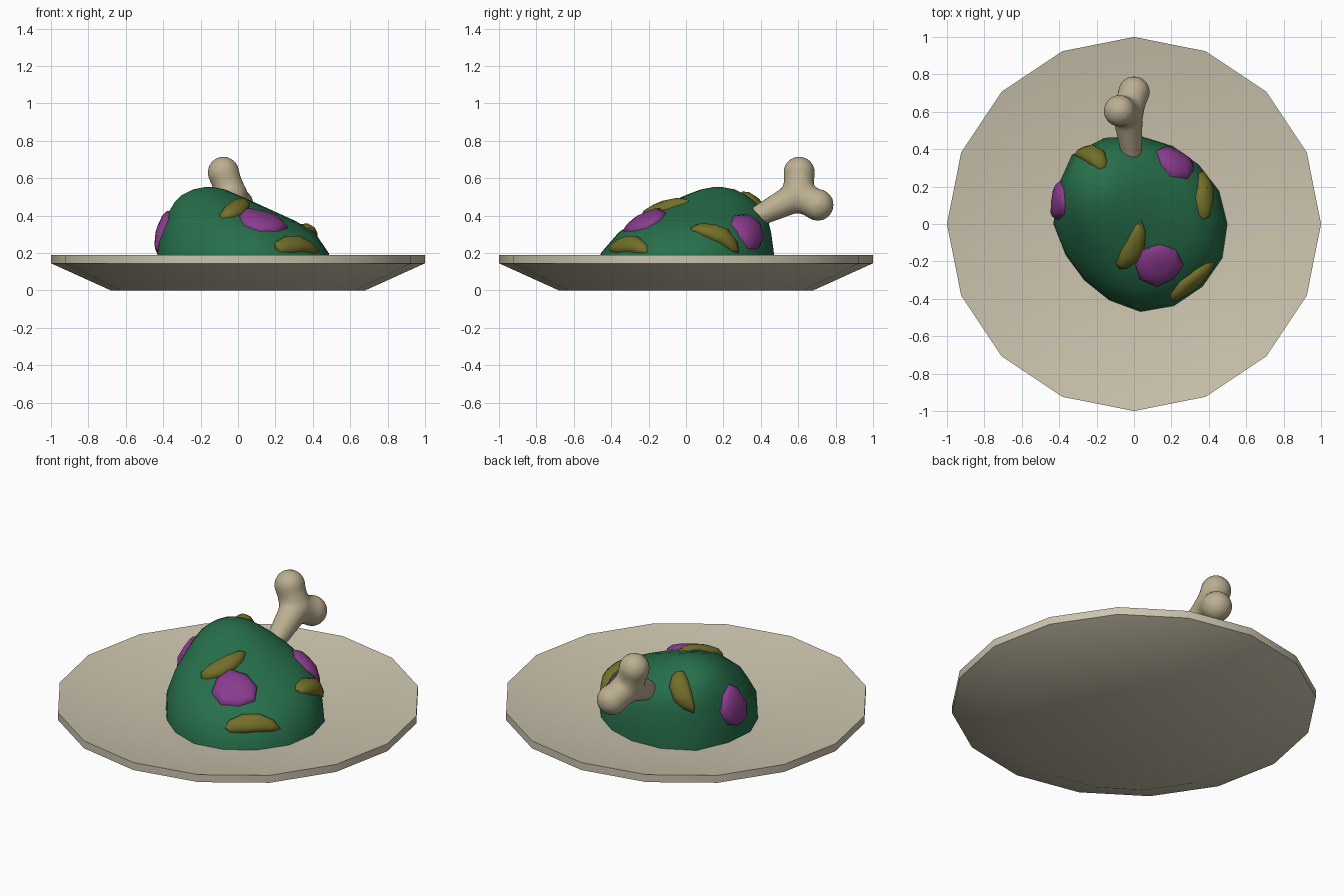
import bpy, bmesh, math
from mathutils import Vector, Matrix
from mathutils.bvhtree import BVHTree

if "Cube" in bpy.data.objects:
    bpy.data.objects.remove(bpy.data.objects["Cube"])


def material(name, rgb):
    m = bpy.data.materials.new(name)
    m.diffuse_color = (*rgb, 1)
    m.use_nodes = True
    m.node_tree.nodes["Principled BSDF"].inputs["Base Color"].default_value = m.diffuse_color
    return m


CREAM = material("cream", (0.60, 0.55, 0.42))
GREEN = material("green", (0.02, 0.16, 0.07))
PURPLE = material("purple", (0.25, 0.045, 0.27))
OLIVE = material("olive", (0.17, 0.16, 0.022))
BONE = material("bone", (0.50, 0.43, 0.28))


def add_object(name, bm, mat, angle=35):
    bmesh.ops.recalc_face_normals(bm, faces=bm.faces)
    me = bpy.data.meshes.new(name)
    bm.to_mesh(me)
    bm.free()
    ob = bpy.data.objects.new(name, me)
    bpy.context.collection.objects.link(ob)
    me.materials.append(mat)
    bpy.ops.object.select_all(action='DESELECT')
    ob.select_set(True)
    bpy.context.view_layer.objects.active = ob
    bpy.ops.object.shade_smooth_by_angle(angle=math.radians(angle))
    return ob


def loft(rings):
    """Closed skin over a stack of equal-length point rings."""
    bm = bmesh.new()
    vs = [[bm.verts.new(p) for p in r] for r in rings]
    n = len(vs[0])
    for a, b in zip(vs, vs[1:]):
        for i in range(n):
            j = (i + 1) % n
            bm.faces.new((a[i], a[j], b[j], b[i]))
    bm.faces.new(vs[0][::-1])
    bm.faces.new(vs[-1])
    return bm


N = 16
ANG = [2 * math.pi * i / N for i in range(N)]

# plate: 16-sided, sloped underside, thin upright rim, shallow well
profile = [(0.68, 0), (1, 0.145), (1, 0.19), (0.57, 0.11)]
add_object("plate", loft([[(r * math.cos(a), r * math.sin(a), z) for a in ANG]
                          for r, z in profile]), CREAM)

# meat: lopsided dome, each ring given by height and x / y extents
bulge = [1, .98, .95, .96, 1, 1.06, 1.11, 1.04, 1, .93, .91, .94, 1, 1.01, 1.01, 1.02]
levels = [(0.10, -.43, .50, -.47, .47), (0.20, -.43, .485, -.455, .47),
          (0.31, -.41, .41, -.36, .455), (0.37, -.39, .31, -.27, .44),
          (0.42, -.37, .20, -.185, .415), (0.47, -.34, .09, -.09, .37),
          (0.51, -.30, .00, .00, .32), (0.54, -.24, -.07, .08, .26)]
rings = []
for z, x0, x1, y0, y1 in levels:
    rings.append([((x0 + x1) / 2 + (x1 - x0) / 2 * k * math.cos(a),
                   (y0 + y1) / 2 + (y1 - y0) / 2 * k * math.sin(a), z)
                  for a, k in zip(ANG, bulge)])
rings.append([(-.155 + .02 * math.cos(a), .17 + .02 * math.sin(a), .553) for a in ANG])
bm = loft(rings)
bmesh.ops.recalc_face_normals(bm, faces=bm.faces)
surface = BVHTree.FromBMesh(bm)
add_object("meat", bm, GREEN, 50)


def patch(name, centre, along, a, b, bend, mat, n, wobble):
    """Raised lump that follows the meat surface."""
    c, nor, _, _ = surface.find_nearest(Vector(centre))
    u = Vector(along)
    u = (u - nor * u.dot(nor)).normalized()
    v = nor.cross(u)
    stack = []
    for s, h in ((1, -0.012), (0.97, 0.012), (0.75, 0.027), (0.35, 0.034)):
        ring = []
        for i in range(n):
            t = 2 * math.pi * i / n
            k = s * (1 + wobble * math.sin(3 * t + 1))
            x, y = k * math.cos(t), k * math.sin(t)
            p = c + u * a * x + v * (b * y + bend * (x * x - 0.4))
            q = surface.find_nearest(p)[0]
            ring.append(q + nor * h)
        stack.append(ring)
    add_object(name, loft(stack), mat, 50)


# purple lumps
for i, (c, d, a, b) in enumerate([
        ((.13, -.22, .37), (1, 0, -.2), .135, .125),
        ((.22, .32, .31), (.3, -.3, -1), .13, .115),
        ((-.42, .12, .31), (0, 1, 0), .11, .125)]):
    patch(f"purple_lump_{i + 1}", c, d, a, b, 0, PURPLE, 8, 0.07)

# olive leaves
for i, (c, d, a, b, bend) in enumerate([
        ((-.23, .37, .45), (-.21, .18, -.12), .15, .06, .02),
        ((.36, .16, .29), (-.05, .28, -.18), .165, .06, -.03),
        ((-.01, -.12, .43), (.14, .28, .08), .155, .055, .02),
        ((.32, -.32, .25), (.23, .21, -.02), .16, .055, -.03)]):
    patch(f"olive_leaf_{i + 1}", c, d, a, b, bend, OLIVE, 10, 0.05)

# bone: tapered shaft and two knobs fused into one smooth skin
bm = bmesh.new()


def ball(p, r):
    bmesh.ops.create_uvsphere(bm, u_segments=20, v_segments=12, radius=r,
                              matrix=Matrix.Translation(p))


def limb(p, q, r0, r1):
    p, q = Vector(p), Vector(q)
    d = q - p
    m = Matrix.Translation((p + q) / 2) @ d.to_track_quat('Z', 'Y').to_matrix().to_4x4()
    bmesh.ops.create_cone(bm, cap_ends=True, segments=20, radius1=r0, radius2=r1,
                          depth=d.length, matrix=m)


root, neck = (-.01, .33, .37), (-.035, .60, .505)
knobs = [(-.078, .605, .63), (0, .705, .457)]
limb(root, neck, .05, .085)
ball(neck, .09)
for k in knobs:
    limb(neck, k, .085, .08)
    ball(k, .087)
bone = add_object("bone", bm, BONE)
rm = bone.modifiers.new("fuse", 'REMESH')
rm.mode = 'VOXEL'
rm.voxel_size = 0.014
rm.use_smooth_shade = True
sm = bone.modifiers.new("soften", 'SMOOTH')
sm.factor = 0.5
sm.iterations = 10
